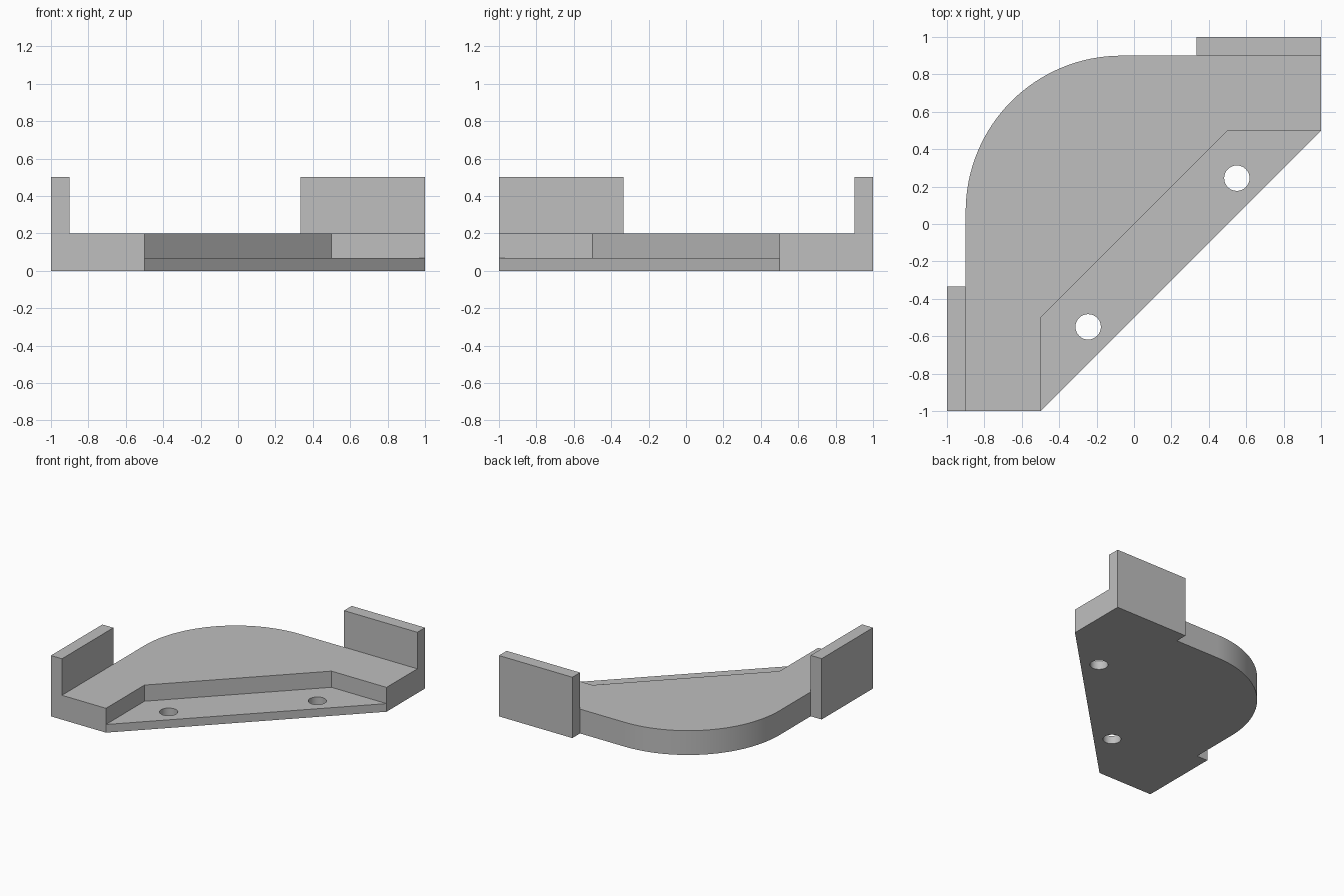
import bpy, bmesh, math

cube = bpy.data.objects.get("Cube")
if cube:
    bpy.data.objects.remove(cube, do_unlink=True)

grey = bpy.data.materials.new("plain grey")
grey.use_nodes = True
COLOUR = (0.52, 0.52, 0.52, 1)
grey.diffuse_color = COLOUR
grey.node_tree.nodes["Principled BSDF"].inputs["Base Color"].default_value = COLOUR


def prism(name, outline, z0, z1):
    """Extrude a counter-clockwise outline from z0 to z1."""
    bm = bmesh.new()
    face = bm.faces.new([bm.verts.new((x, y, z0)) for x, y in outline])
    top = bmesh.ops.extrude_face_region(bm, geom=[face])["geom"]
    verts = [v for v in top if isinstance(v, bmesh.types.BMVert)]
    bmesh.ops.translate(bm, vec=(0, 0, z1 - z0), verts=verts)
    bmesh.ops.recalc_face_normals(bm, faces=bm.faces)
    mesh = bpy.data.meshes.new(name)
    bm.to_mesh(mesh)
    bm.free()
    mesh.materials.append(grey)
    obj = bpy.data.objects.new(name, mesh)
    bpy.context.collection.objects.link(obj)
    return obj


def arc(cx, cy, r, start, end, steps):
    angles = [math.radians(start + (end - start) * i / steps) for i in range(steps + 1)]
    return [(cx + r * math.cos(a), cy + r * math.sin(a)) for a in angles]


def cut(target, cutter):
    """Subtract the cutter, then discard it."""
    cutter.hide_render = True
    mod = target.modifiers.new("cut", 'BOOLEAN')
    mod.operation = 'DIFFERENCE'
    mod.solver = 'EXACT'
    mod.object = cutter
    bpy.context.view_layer.objects.active = target
    bpy.ops.object.modifier_apply(modifier=mod.name)
    bpy.data.objects.remove(cutter, do_unlink=True)


# Corner plate with a rounded outer corner and a diagonal inner edge
rounded = arc(-0.067, 0.067, 0.833, 90, 180, 32)
plate = prism("corner_plate",
              [(-0.5, -1), (1, 0.5), (1, 0.9)] + rounded + [(-0.9, -1)], 0, 0.2)

# Lowered mounting ledge along the diagonal
cut(plate, prism("ledge_cutter",
                 [(-0.5, -1.2), (1.2, -1.2), (1.2, 0.5), (0.5, 0.5), (-0.5, -0.5)],
                 0.067, 0.3))

# Two screw holes through the ledge
for x, y in [(0.55, 0.245), (-0.245, -0.55)]:
    cut(plate, prism("hole_cutter", arc(x, y, 0.068, 0, 360, 32)[:-1], -0.1, 0.3))

# Upright stops at the two ends
back_stop = prism("back_stop", [(0.333, 0.9), (1, 0.9), (1, 1), (0.333, 1)], 0, 0.5)
side_stop = prism("side_stop", [(-1, -1), (-0.9, -1), (-0.9, -0.333), (-1, -0.333)], 0, 0.5)

# Smooth the rounded corner and holes, keep the edges sharp
bpy.ops.object.select_all(action='DESELECT')
plate.select_set(True)
bpy.context.view_layer.objects.active = plate
bpy.ops.object.shade_smooth_by_angle(angle=math.radians(30))
